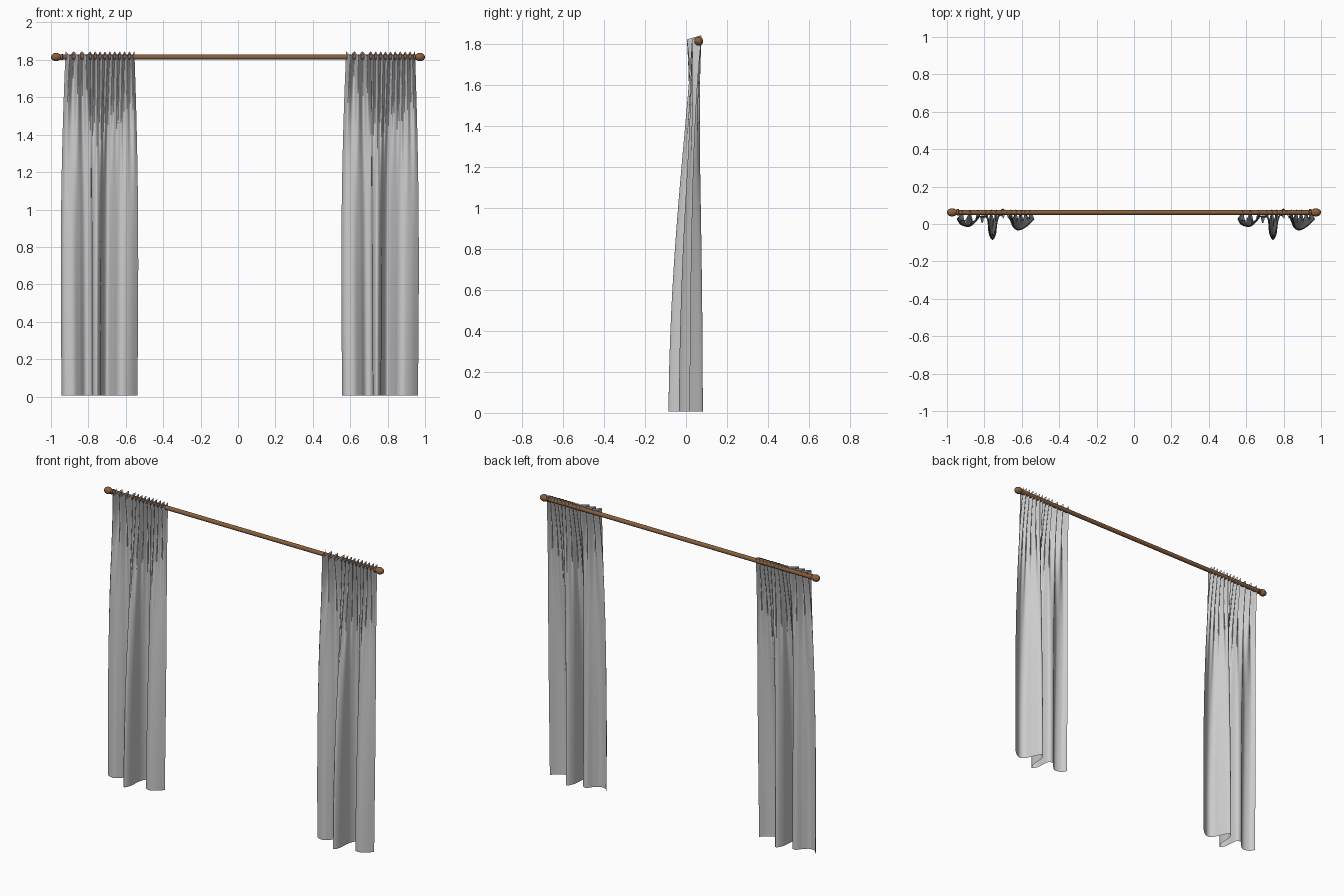
import bpy, bmesh, math
from mathutils import Vector, Matrix

if "Cube" in bpy.data.objects:
    bpy.data.objects.remove(bpy.data.objects["Cube"])

ROD_Y, ROD_Z = 0.062, 1.815

wood = bpy.data.materials.new("wood")
wood.diffuse_color = (0.25, 0.115, 0.045, 1)
wood.use_nodes = True
wood.node_tree.nodes["Principled BSDF"].inputs["Base Color"].default_value = wood.diffuse_color


def finish(name, bm, mat=None):
    me = bpy.data.meshes.new(name)
    bm.to_mesh(me)
    bm.free()
    ob = bpy.data.objects.new(name, me)
    bpy.context.collection.objects.link(ob)
    if mat:
        me.materials.append(mat)
    bpy.context.view_layer.objects.active = ob
    ob.select_set(True)
    bpy.ops.object.shade_smooth_by_angle(angle=math.radians(50))
    ob.select_set(False)
    return ob


def lathe_x(name, profile, sides=20):
    """Revolve (x, radius) points around the rod axis."""
    bm = bmesh.new()
    rings = [[bm.verts.new((x, ROD_Y + r * math.cos(2 * math.pi * i / sides),
                            ROD_Z + r * math.sin(2 * math.pi * i / sides)))
              for i in range(sides)] for x, r in profile]
    for a, b in zip(rings, rings[1:]):
        for i in range(sides):
            j = (i + 1) % sides
            bm.faces.new((a[i], a[j], b[j], b[i]))
    bm.faces.new(rings[0])
    bm.faces.new(rings[-1])
    bmesh.ops.recalc_face_normals(bm, faces=bm.faces)
    return finish(name, bm, wood)


# Rod and its two turned finials
lathe_x("rod", [(-0.96, 0.0135), (0.96, 0.0135)])
for side, label in ((-1, "left"), (1, "right")):
    ball = [(0.973 - 0.027 * math.cos(math.pi * k / 12),
             max(0.001, 0.022 * math.sin(math.pi * k / 12))) for k in range(3, 13)]
    neck = [(0.935, 0.0135), (0.937, 0.017), (0.945, 0.017), (0.948, 0.014)]
    lathe_x("finial_" + label, [(side * x, r) for x, r in neck + ball])

# Large hanging folds at the hem (left curtain, plan view)
HEM = [(-0.943, 0.025), (-0.925, -0.005), (-0.88, -0.015), (-0.845, 0.012),
       (-0.815, 0.045), (-0.785, 0.03), (-0.777, -0.05), (-0.757, -0.085),
       (-0.737, -0.05), (-0.728, 0.04), (-0.70, 0.082), (-0.668, 0.03),
       (-0.645, -0.02), (-0.615, -0.034), (-0.575, -0.015), (-0.538, 0.02)]


def spline(pts, u):
    """Catmull-Rom point on an open polyline."""
    n = len(pts) - 1
    i = min(int(u * n), n - 1)
    t = u * n - i
    p0, p1, p2, p3 = (Vector(pts[max(0, min(n, i + k))]) for k in (-1, 0, 1, 2))
    return 0.5 * (2 * p1 + (p2 - p0) * t + (2 * p0 - 5 * p1 + 4 * p2 - p3) * t * t
                  + (3 * p1 - p0 - 3 * p2 + p3) * t ** 3)


def heading(u):
    """Gathered heading: broad loops first, then tight pleats."""
    if u < 0.36:
        phase, amp, mid = u / 0.36 * 3, 0.034, 0.038
    else:
        phase, amp, mid = (u - 0.36) / 0.64 * 9, 0.024, 0.053
    return mid, amp, math.cos(2 * math.pi * phase)


def curtain(name, dx):
    nu, nv = 216, 36
    bm = bmesh.new()
    rows = []
    for j in range(nv + 1):
        h = 1 - (1 - j / nv) ** 1.4
        row = []
        for i in range(nu + 1):
            u = i / nu
            hem = spline(HEM, u)
            mid, amp, wave = heading(u)
            s = h ** 1.8
            x_top = -0.922 + 0.368 * u
            bulge = 0.006 * math.sin(math.pi * h) * (2 * u - 1)
            x = hem.x + (x_top - hem.x) * h ** 3 + bulge
            y = hem.y + (mid - hem.y) * s + amp * wave * h ** 6
            z = 0.006 + h * (1.828 + 0.010 * wave)
            row.append(bm.verts.new((x + dx, y, z)))
        rows.append(row)
    for a, b in zip(rows, rows[1:]):
        for i in range(nu):
            bm.faces.new((a[i], a[i + 1], b[i + 1], b[i]))
    return finish(name, bm)


# Two identical curtains
curtain("curtain_left", 0.0)
curtain("curtain_right", 1.5)
